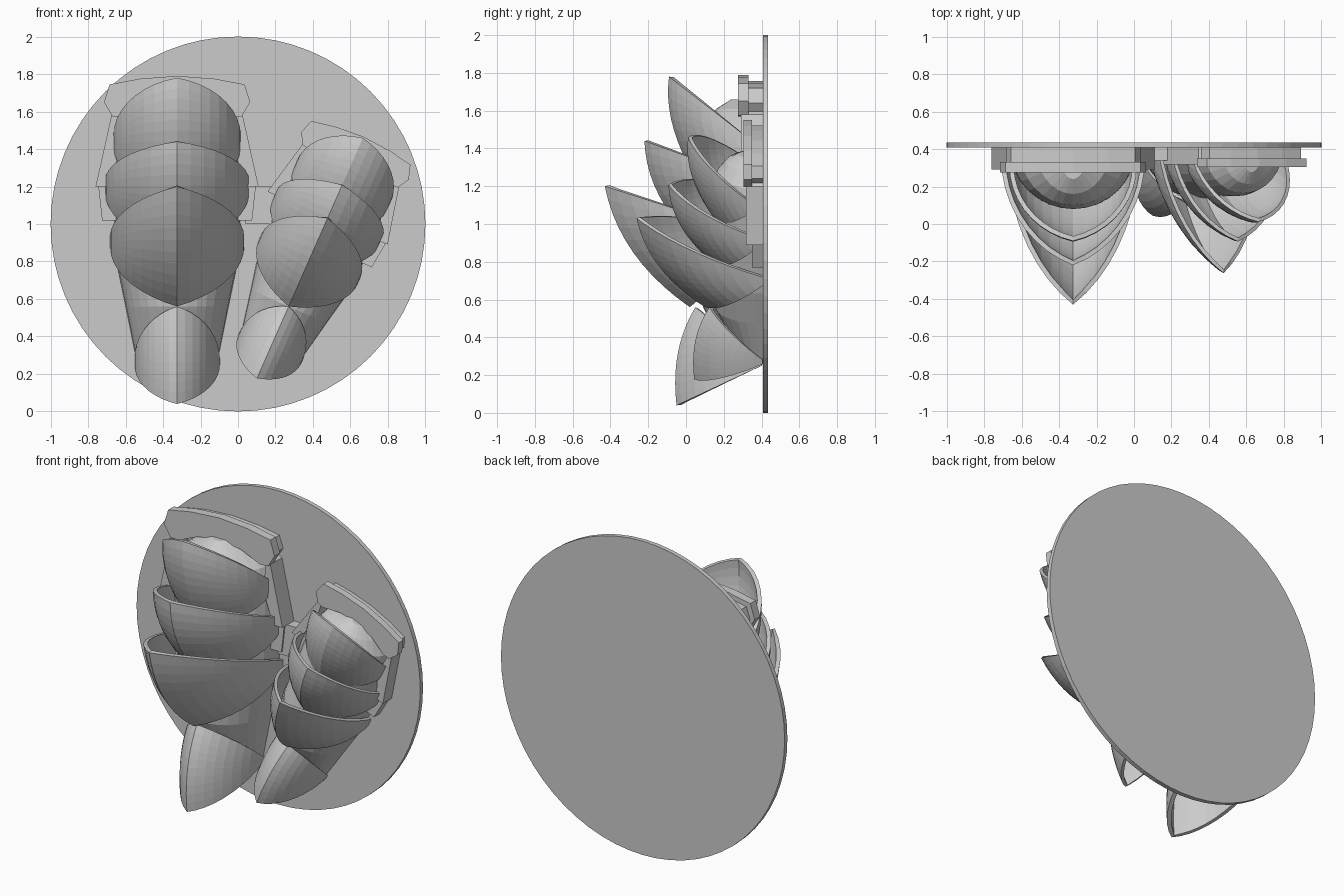
import bpy, bmesh
from math import sin, cos, acos, pi, radians
from mathutils import Matrix, Vector

if "Cube" in bpy.data.objects:
    bpy.data.objects.remove(bpy.data.objects["Cube"])


def make(name, verts, faces, M, thickness=0, closed=True):
    bm = bmesh.new()
    vs = [bm.verts.new(v) for v in verts]
    for f in faces:
        bm.faces.new([vs[i] for i in f])
    bmesh.ops.remove_doubles(bm, verts=bm.verts, dist=1e-5)
    bmesh.ops.recalc_face_normals(bm, faces=bm.faces)
    bm.normal_update()
    if not closed and sum(f.normal.y * f.calc_area() for f in bm.faces) > 0:
        bmesh.ops.reverse_faces(bm, faces=bm.faces)
    me = bpy.data.meshes.new(name)
    bm.to_mesh(me)
    bm.free()
    ob = bpy.data.objects.new(name, me)
    bpy.context.collection.objects.link(ob)
    ob.matrix_world = M
    if thickness:
        mod = ob.modifiers.new("thickness", 'SOLIDIFY')
        mod.thickness = thickness
        mod.offset = -1
    return ob


def grid_faces(rows, cols):
    return [(r * cols + c, r * cols + c + 1, (r + 1) * cols + c + 1, (r + 1) * cols + c)
            for r in range(rows - 1) for c in range(cols - 1)]


def prism(name, outline, y0, y1, M):
    n = len(outline)
    verts = [(x, y, z) for y in (y0, y1) for x, z in outline]
    faces = [tuple(range(n)), tuple(range(2 * n - 1, n - 1, -1))]
    faces += [(i, (i + 1) % n, n + (i + 1) % n, n + i) for i in range(n)]
    return make(name, verts, faces, M)


def shell(name, tip, ctrl, end, side0, side1, w, point, M):
    """Keeled shell: pointed-arch sections swept along a curved keel (y, z)."""
    tip, ctrl, end, side0, side1 = map(Vector, (tip, ctrl, end, side0, side1))
    rows, half = 11, 9
    c = point * w
    A = acos(c / (w + c))
    verts = []
    for i in range(rows):
        v = i / (rows - 1)
        keel = tip * (1 - v) ** 2 + ctrl * 2 * v * (1 - v) + end * v * v
        side = side0.lerp(side1, v)
        for j in range(-half, half + 1):
            a = A * (1 - abs(j) / half)
            x = ((w + c) * cos(a) - c) * (1 if j > 0 else -1)
            p = side.lerp(keel, sin(a) / sin(A))
            verts.append((x, p.x, p.y))
    make(name, verts, grid_faces(rows, 2 * half + 1), M, 0.025, False)


def armoured_limb(tag, M):
    # overlapping upper shells
    shell(tag + "_top_shell", (-.09, 1.78), (-.125, 1.51), (.08, 1.2),
          (.31, 1.47), (.34, 1.40), .34, .3, M)
    shell(tag + "_middle_shell", (-.22, 1.44), (-.21, 1.14), (.07, .88),
          (.36, 1.23), (.38, 1.17), .385, .5, M)
    shell(tag + "_large_shell", (-.43, 1.20), (-.355, .82), (.02, .56),
          (.41, .93), (.41, .88), .358, 1.0, M)
    # lower shell pointing downward
    shell(tag + "_lower_shell", (-.05, .04), (-.085, .34), (.05, .56),
          (.40, .25), (.40, .28), .228, .5, M)
    # rounded core behind the shells
    secs = [(.26, .215, .24), (.56, .275, .09), (.8, .325, .06), (1.2, .345, .08),
            (1.4, .335, .08), (1.53, .29, .10), (1.61, .2, .16), (1.66, .08, .24)]
    n = 17
    verts = [(w * cos(pi * k / (n - 1)), .415 - (.415 - y) * sin(pi * k / (n - 1)), z)
             for z, w, y in secs for k in range(n)]
    faces = grid_faces(len(secs), n)
    faces += [tuple(range(n)), tuple(range((len(secs) - 1) * n, len(secs) * n))]
    make(tag + "_core", verts, faces, M, 0, False)
    # arched frame at the top
    right = [(0, 1.79), (.2, 1.775), (.36, 1.745), (.39, 1.65), (.345, 1.575), (.29, 1.57), (.15, 1.63), (0, 1.65)]
    left = [(-x, z) for x, z in right[1:-1]][::-1]
    prism(tag + "_frame_lip", right + left, .275, .33, M)
    prism(tag + "_frame_back", [(x * .92, 1.60 + (z - 1.6) * .82) for x, z in right + left], .33, .415, M)
    # frame legs
    for s in (-1, 1):
        prism(tag + "_frame_leg", [(s * x, z) for x, z in
              [(.32, 1.6), (.35, 1.58), (.435, 1.2), (.37, 1.2), (.30, 1.4)]], .29, .415, M)
        prism(tag + "_frame_foot", [(s * x, z) for x, z in
              [(.30, 1.22), (.42, 1.2), (.40, 1.02), (.32, 1.02)]], .33, .415, M)


# round back plate
bpy.ops.mesh.primitive_cylinder_add(vertices=64, radius=1, depth=.028,
                                    location=(0, .421, 1), rotation=(radians(90), 0, 0))
bpy.context.object.name = "back_plate"

# two limbs, the second smaller and leaning
armoured_limb("upright", Matrix.Translation((-.325, 0, 0)))
armoured_limb("leaning", Matrix.Translation((.27, .43, .56)) @ Matrix.Rotation(radians(23.8), 4, 'Y')
              @ Matrix.Scale(.805, 4) @ Matrix.Translation((0, -.43, -.56)))

# small block joining the two frames
prism("bridge_block", [(.04, 1.0), (.18, 1.0), (.2, 1.2), (.04, 1.2)], .34, .415, Matrix())
